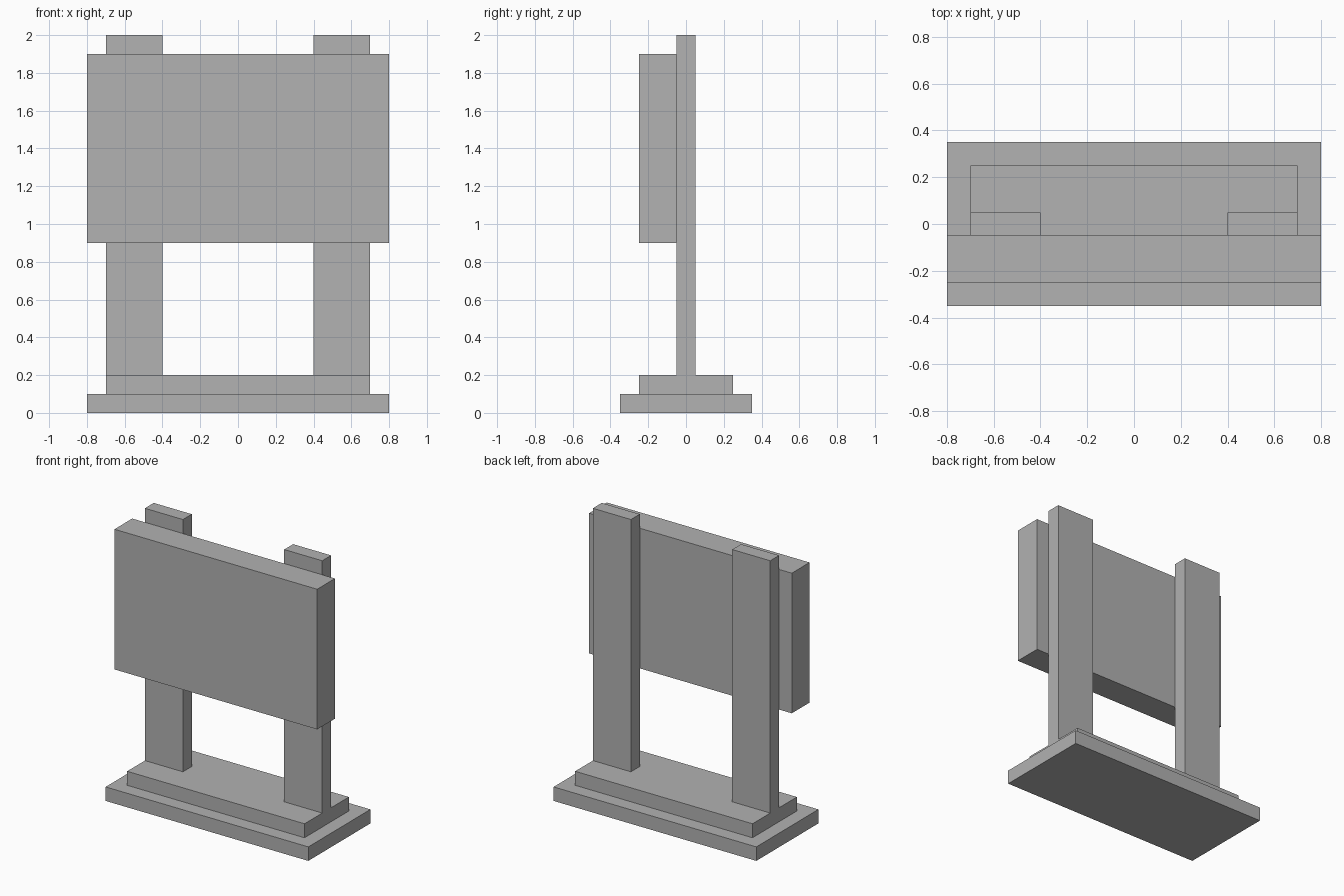
import bpy

cube = bpy.data.objects.get("Cube")
if cube:
    bpy.data.objects.remove(cube, do_unlink=True)

# Single plain grey
GREY = (0.445, 0.445, 0.445, 1)
grey = bpy.data.materials.new("plain_grey")
grey.use_nodes = True
grey.diffuse_color = GREY
bsdf = next(n for n in grey.node_tree.nodes if n.type == "BSDF_PRINCIPLED")
bsdf.inputs["Base Color"].default_value = GREY


def block(name, size, x=0, y=0, bottom=0):
    """Box of the given size, centred at x, y and resting at height bottom."""
    bpy.ops.mesh.primitive_cube_add(size=1, location=(x, y, bottom + size[2] / 2))
    obj = bpy.context.object
    obj.name = obj.data.name = name
    obj.scale = size
    bpy.ops.object.transform_apply(location=False, rotation=False, scale=True)
    obj.data.materials.append(grey)
    return obj


# Stepped base
block("base_lower_step", (1.6, 0.7, 0.1))
block("base_upper_step", (1.4, 0.5, 0.1), bottom=0.1)

# Pair of upright posts
for side, sign in (("left", 1), ("right", -1)):
    block(side + "_post", (0.3, 0.1, 1.8), x=sign * 0.55, bottom=0.2)

# Board fixed to the front of the posts
block("sign_board", (1.6, 0.2, 1.0), y=-0.15, bottom=0.9)
